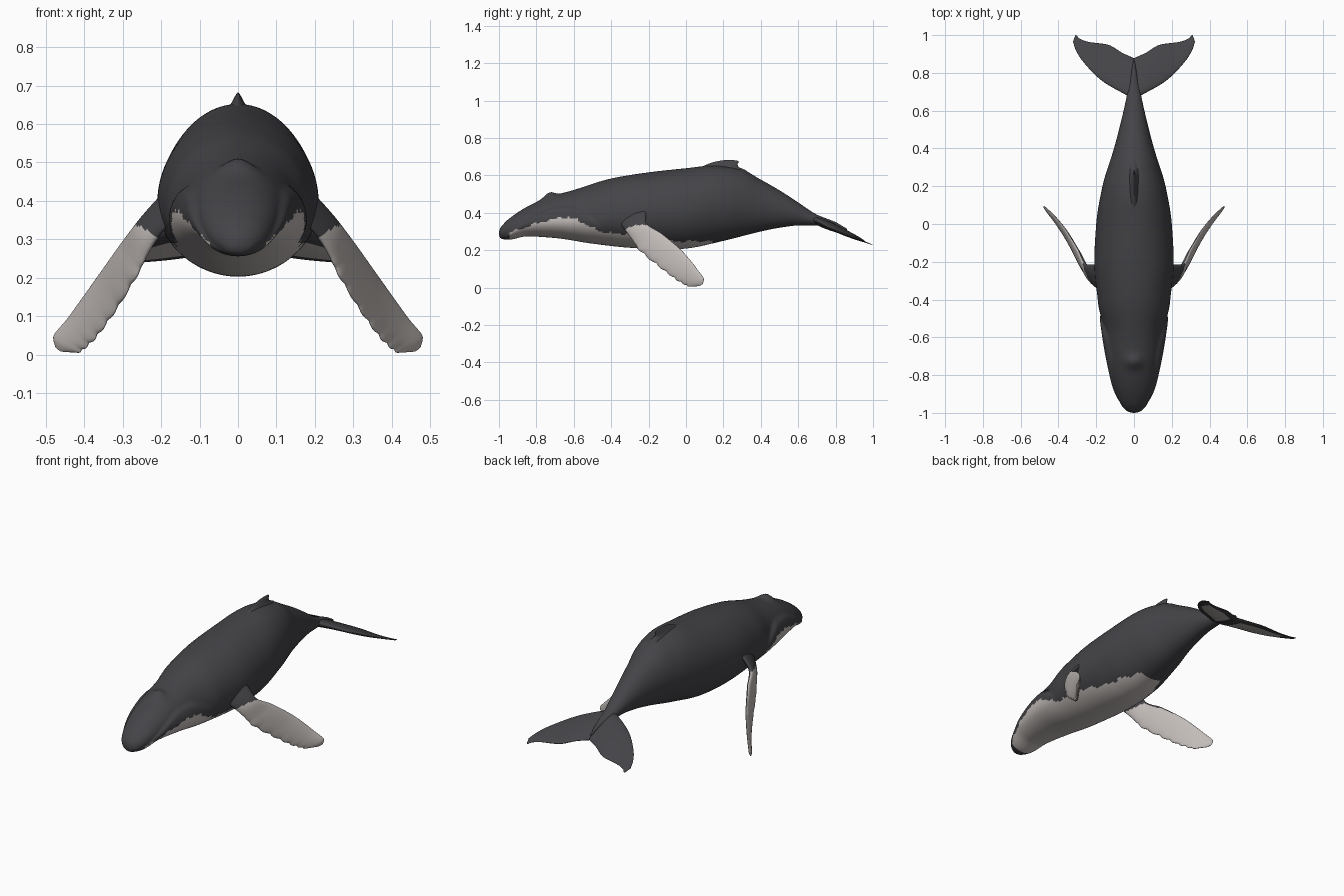
import bpy, bmesh, math
from mathutils import Vector

if "Cube" in bpy.data.objects:
    bpy.data.objects.remove(bpy.data.objects["Cube"])


def material(name, rgb):
    m = bpy.data.materials.new(name)
    m.diffuse_color = (*rgb, 1)
    m.use_nodes = True
    m.node_tree.nodes["Principled BSDF"].inputs["Base Color"].default_value = m.diffuse_color
    return m


DARK = material("charcoal skin", (0.058, 0.057, 0.064))
LIGHT = material("pale skin", (0.54, 0.50, 0.48))


def curve(pts):
    """Monotone cubic interpolation through (position, value) points."""
    xs, ys = zip(*pts)
    n = len(xs)
    s = [(ys[i + 1] - ys[i]) / (xs[i + 1] - xs[i]) for i in range(n - 1)]
    m = [s[0]] + [2 * a * b / (a + b) if a * b > 0 else 0 for a, b in zip(s, s[1:])] + [s[-1]]

    def f(x):
        x = min(max(x, xs[0]), xs[-1])
        i = max(j for j in range(n - 1) if xs[j] <= x)
        h = xs[i + 1] - xs[i]
        t = (x - xs[i]) / h
        return (ys[i] * (1 + 2 * t) * (1 - t) ** 2 + m[i] * h * t * (1 - t) ** 2
                + ys[i + 1] * t * t * (3 - 2 * t) + m[i + 1] * h * t * t * (t - 1))
    return f


def smooth(a, b, x):
    t = min(max((x - a) / (b - a), 0), 1)
    return t * t * (3 - 2 * t)


def loft(name, rings, is_light=lambda c, n: False):
    """Skin closed rings, cap the ends, colour the faces by a rule."""
    bm = bmesh.new()
    vs = [[bm.verts.new(p) for p in r] for r in rings]
    k = len(rings[0])
    for a, b in zip(vs, vs[1:]):
        for i in range(k):
            bm.faces.new((a[i], a[(i + 1) % k], b[(i + 1) % k], b[i]))
    bm.faces.new(vs[0])
    bm.faces.new(vs[-1])
    bmesh.ops.recalc_face_normals(bm, faces=bm.faces)
    bm.normal_update()
    for f in bm.faces:
        f.smooth = True
        f.material_index = int(is_light(f.calc_center_median(), f.normal))
    me = bpy.data.meshes.new(name)
    bm.to_mesh(me)
    bm.free()
    me.materials.append(DARK)
    me.materials.append(LIGHT)
    ob = bpy.data.objects.new(name, me)
    bpy.context.collection.objects.link(ob)
    return ob


# Body profiles along y
top = curve([(-1, .295), (-.995, .315), (-.98, .335), (-.95, .365), (-.85, .432), (-.75, .478),
             (-.6, .522), (-.4, .583), (-.2, .616), (0, .638), (.15, .652), (.3, .63),
             (.4, .577), (.5, .52), (.6, .455), (.7, .39), (.8, .35), (.86, .315)])
bottom = curve([(-1, .285), (-.995, .268), (-.98, .259), (-.95, .256), (-.85, .274), (-.7, .265),
                (-.5, .235), (-.3, .213), (-.1, .203), (0, .209), (.2, .25), (.4, .30),
                (.5, .32), (.6, .332), (.7, .333), (.8, .31), (.86, .30)])
width = curve([(-1, .004), (-.995, .03), (-.98, .055), (-.95, .08), (-.9, .102), (-.8, .13),
               (-.6, .168), (-.4, .192), (-.2, .21), (0, .20), (.2, .167), (.4, .106),
               (.6, .055), (.7, .034), (.8, .015), (.86, .004)])
waist = curve([(-1, .5), (-.6, .40), (-.2, .46), (.3, .5), (.86, .5)])
mouth = curve([(-1, .25), (-.95, .285), (-.88, .335), (-.8, .385), (-.7, .425), (-.62, .43),
               (-.55, .40), (-.48, .34), (-.4, .28)])
pale = curve([(-.95, .29), (-.92, .302), (-.85, .325), (-.8, .343), (-.65, .375), (-.58, .36),
              (-.5, .32), (-.4, .29), (-.3, .29), (-.15, .258), (0, .247), (.15, .25)])


def body_ring(y, segs=96):
    t, b, w = top(y), bottom(y), width(y)
    zc = b + (t - b) * waist(y)
    ring = []
    for i in range(segs):
        a = 2 * math.pi * i / segs
        x, s = w * math.cos(a), math.sin(a)
        z = zc + s * ((t - zc) if s > 0 else (zc - b))
        # narrow upper jaw resting inside the wider lower lips
        m = mouth(y)
        x *= 1 - .10 * smooth(m - .008, m + .012, z) * (1 - smooth(-.58, -.42, y))
        if s > 0:  # blowhole mound
            z += .024 * math.exp(-((y + .73) / .035) ** 2 - (x / .045) ** 2)
        ring.append((x, y, z))
    return ring


def body_light(c, n):
    wobble = .004 * math.sin(c.y * 60) + .003 * math.sin(c.y * 137)
    return -.945 < c.y < .14 and c.z < pale(c.y) + wobble


loft("body", [body_ring(-1 + 1.86 * (i / 150) ** 1.3) for i in range(151)], body_light)

# Dorsal fin: thin swept-back sections stacked upward (z, front, back, half thickness)
dorsal = [(.59, .0, .37, .05), (.63, .04, .315, .036), (.645, .08, .28, .024),
          (.66, .115, .275, .014), (.672, .15, .283, .008), (.679, .185, .275, .004),
          (.682, .21, .25, .001)]
loft("dorsal_fin", [[(t * math.sin(a), (f + b) / 2 - (b - f) / 2 * math.cos(a), z)
                     for a in (2 * math.pi * i / 32 for i in range(32))]
                    for z, f, b, t in dorsal])

# Flippers: lower and upper edge points from root to tip
low = [(.14, -.38, .38), (.215, -.32, .30), (.265, -.25, .21), (.33, -.125, .105),
       (.385, -.03, .035), (.425, .03, .006), (.46, .072, .008)]
up = [(.15, -.21, .46), (.25, -.215, .355), (.305, -.125, .285), (.37, -.02, .195),
      (.44, .06, .098), (.48, .095, .045), (.475, .09, .02)]
edge = [[curve([(i, p[c]) for i, p in enumerate(pts)]) for c in range(3)] for pts in (low, up)]
thick = curve([(0, .024), (1, .019), (3, .013), (5, .008), (6, .002)])


def flipper_ring(t, side, segs=32):
    lo, hi = (Vector([f(t) for f in e]) for e in edge)
    chord = hi - lo
    normal = Vector((.40, .50, -.50)).cross(chord).normalized()
    knob = .009 * abs(math.sin(t * math.pi * 2.2)) * smooth(1.5, 2, t) * (1 - smooth(4.6, 5.2, t))
    ring = []
    for i in range(segs):
        a = 2 * math.pi * i / segs
        u = .5 - .5 * math.cos(a)
        p = lo + chord * u + normal * thick(t) * math.sin(a)
        p -= chord.normalized() * knob * (1 - u) ** 3
        ring.append((side * p.x, p.y, p.z))
    return ring


def flipper_light(c, n):
    x = abs(c.x)
    inner = n.y - n.x * math.copysign(1, c.x) > .3
    # the inner face keeps a dark patch along the upper half near the root
    if inner and x < .35 and c.z > .62 - 1.15 * x:
        return False
    return c.z < .335 - .6 * max(0, .255 - x) and x > .2


# Flukes: span position -> leading and trailing edge
lead = curve([(0, .66), (.045, .685), (.165, .755), (.27, .86), (.31, .925), (.322, .962)])
trail = curve([(0, .878), (.06, .905), (.14, .95), (.245, .965), (.29, .983), (.308, 1.0), (.322, .968)])
fluke_thick = curve([(0, .024), (.05, .021), (.2, .012), (.322, .002)])


def fluke_z(x, y):
    return .357 - .40 * (y - .7) - .01 * smooth(.05, .25, abs(x))


def fluke_ring(x, side, segs=36):
    f, b = lead(x), trail(x)
    ring = []
    for i in range(segs):
        a = 2 * math.pi * i / segs
        u = .5 - .5 * math.cos(a)
        y = f + (b - f) * u
        h = fluke_thick(x) * math.sin(a) * (1.3 - .6 * u)
        ring.append((side * x, y, fluke_z(x, y) + h))
    return ring


def fluke_light(c, n):
    x = abs(c.x)
    f, b = lead(x), trail(x)
    u = (c.y - f) / max(b - f, .001)
    return n.z < -.2 and .04 < x < .26 and .22 < u < .8


for side, label in ((1, "left"), (-1, "right")):
    loft(label + "_flipper", [flipper_ring(6 * i / 90, side) for i in range(91)], flipper_light)
    loft(label + "_fluke", [fluke_ring(.322 * (1 - (1 - i / 40) ** 1.5), side) for i in range(41)],
         fluke_light)
